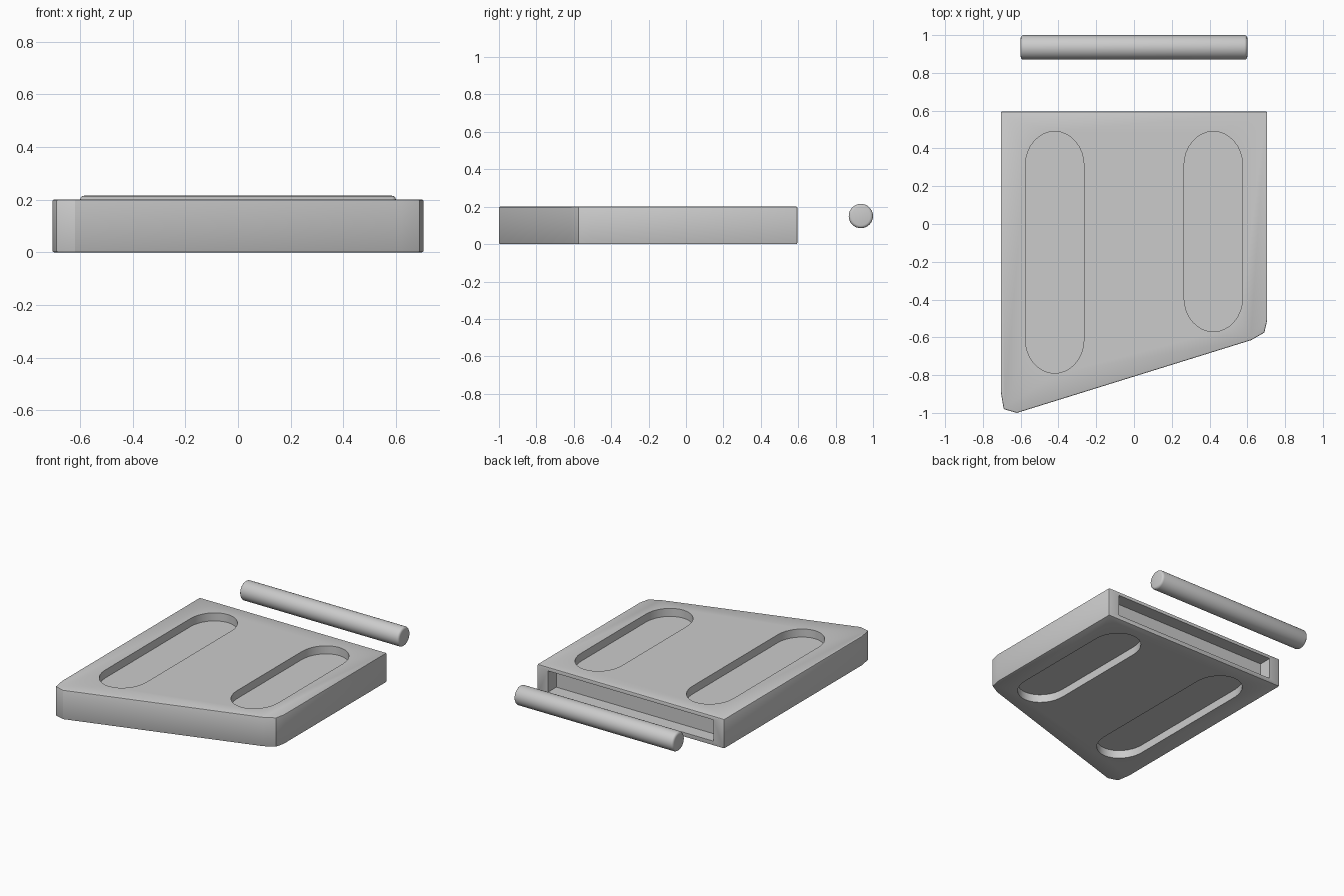
import bpy, bmesh, math

cube = bpy.data.objects.get("Cube")
if cube:
    bpy.data.objects.remove(cube, do_unlink=True)

grey = bpy.data.materials.new("light grey")
grey.use_nodes = True
colour = (0.6, 0.6, 0.6, 1)
grey.diffuse_color = colour
grey.node_tree.nodes["Principled BSDF"].inputs["Base Color"].default_value = colour


def prism(name, outline, z0, z1):
    """Solid with a flat outline, running from z0 to z1."""
    bm = bmesh.new()
    face = bm.faces.new([bm.verts.new((x, y, z0)) for x, y in outline])
    top = bmesh.ops.extrude_face_region(bm, geom=[face])["geom"]
    for v in top:
        if isinstance(v, bmesh.types.BMVert):
            v.co.z = z1
    bmesh.ops.recalc_face_normals(bm, faces=bm.faces)
    mesh = bpy.data.meshes.new(name)
    bm.to_mesh(mesh)
    bm.free()
    mesh.materials.append(grey)
    obj = bpy.data.objects.new(name, mesh)
    bpy.context.collection.objects.link(obj)
    return obj


def select(obj):
    bpy.ops.object.select_all(action='DESELECT')
    obj.select_set(True)
    bpy.context.view_layer.objects.active = obj


def bevel(obj, width, segments):
    mod = obj.modifiers.new("edge_bevel", 'BEVEL')
    mod.width, mod.segments = width, segments
    mod.limit_method, mod.angle_limit = 'ANGLE', math.radians(50)
    select(obj)
    bpy.ops.object.modifier_apply(modifier=mod.name)


def cut(obj, cutter):
    cutter.hide_render = True
    mod = obj.modifiers.new("cut", 'BOOLEAN')
    mod.operation, mod.solver, mod.object = 'DIFFERENCE', 'EXACT', cutter
    select(obj)
    bpy.ops.object.modifier_apply(modifier=mod.name)
    bpy.data.objects.remove(cutter, do_unlink=True)


def slot_outline(cx, y0, y1, rx=0.155, ry=0.18, n=16):
    """Long slot with rounded ends."""
    upper = [(cx + rx * math.cos(math.pi * i / n),
              y1 - ry + ry * math.sin(math.pi * i / n)) for i in range(n + 1)]
    lower = [(cx - rx * math.cos(math.pi * i / n),
              y0 + ry - ry * math.sin(math.pi * i / n)) for i in range(n + 1)]
    return upper + lower


# Wedge-fronted body with clipped front corners
body = prism("body", [(0.705, 0.595), (-0.705, 0.595), (-0.705, -0.89),
                      (-0.69, -0.98), (-0.62, -1.0), (0.62, -0.615),
                      (0.69, -0.575), (0.705, -0.51)], 0, 0.2)
bevel(body, 0.006, 2)

# Shallow finger recesses on both the top and the underside
depth = 0.055
for cx, y0 in ((-0.42, -0.79), (0.42, -0.57)):
    for z0, z1 in ((0.2 - depth, 0.3), (-0.1, depth)):
        cut(body, prism("recess_cutter", slot_outline(cx, y0, 0.49), z0, z1))

# Long pocket for the rod in the back face
w, y_in, y_out = 0.625, 0.505, 0.7
cut(body, prism("pocket_cutter", [(-w, y_in), (w, y_in), (w, y_out), (-w, y_out)],
                0.03, 0.175))
select(body)
bpy.ops.object.shade_smooth_by_angle(angle=math.radians(30))

# Separate rod behind the body
bpy.ops.mesh.primitive_cylinder_add(vertices=32, radius=0.065, depth=1.2,
                                    location=(0, 0.935, 0.15),
                                    rotation=(0, math.pi / 2, 0))
rod = bpy.context.object
rod.name = "rod"
rod.data.materials.append(grey)
bevel(rod, 0.015, 3)
bpy.ops.object.shade_smooth_by_angle(angle=math.radians(35))
